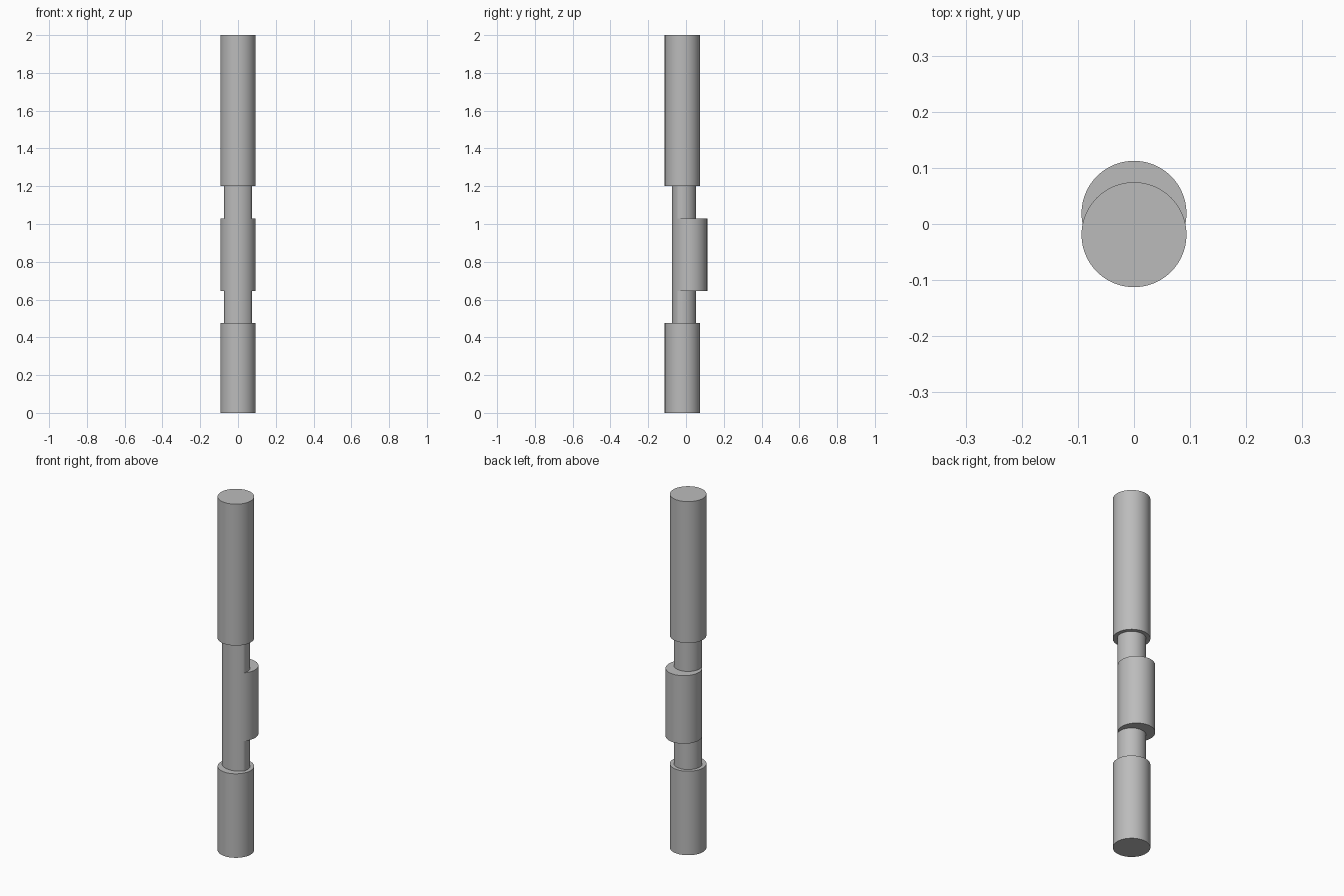
import bpy, bmesh
from math import sin, cos, pi, sqrt, radians

cube = bpy.data.objects.get("Cube")
if cube:
    bpy.data.objects.remove(cube, do_unlink=True)

SIDES = 96
RADIUS = 0.0935       # main sections and offset cam
NECK_RADIUS = 0.073
OFFSET = 0.019        # shaft axis sits forward, cam axis sits back

steel = bpy.data.materials.new("grey steel")
steel.use_nodes = True
colour = (0.5, 0.5, 0.5, 1)
steel.diffuse_color = colour
steel.node_tree.nodes["Principled BSDF"].inputs["Base Color"].default_value = colour


def round_radius(a):
    return RADIUS


def neck_radius(a):
    # round neck trimmed at the front by the cam's outline
    gap = 2 * OFFSET
    to_cam = gap * sin(a) + sqrt(RADIUS ** 2 - (gap * cos(a)) ** 2)
    return min(NECK_RADIUS, to_cam)


def section(name, y, bottom, top, radius_at):
    """Extrude an outline, given as radius by angle, into a solid."""
    bm = bmesh.new()
    ring = []
    for i in range(SIDES):
        a = 2 * pi * i / SIDES
        r = radius_at(a)
        ring.append(bm.verts.new((r * cos(a), y + r * sin(a), bottom)))
    base = bm.faces.new(ring)
    out = bmesh.ops.extrude_face_region(bm, geom=[base], use_keep_orig=True)
    for v in out["geom"]:
        if isinstance(v, bmesh.types.BMVert):
            v.co.z = top
    bmesh.ops.recalc_face_normals(bm, faces=bm.faces)
    mesh = bpy.data.meshes.new(name)
    bm.to_mesh(mesh)
    bm.free()
    mesh.materials.append(steel)
    obj = bpy.data.objects.new(name, mesh)
    bpy.context.collection.objects.link(obj)
    bpy.ops.object.select_all(action="DESELECT")
    obj.select_set(True)
    bpy.context.view_layer.objects.active = obj
    bpy.ops.object.shade_smooth_by_angle(angle=radians(30))


# Stacked sections from bottom to top
section("lower_shaft", -OFFSET, 0, 0.475, round_radius)
section("lower_neck", -OFFSET, 0.475, 0.645, neck_radius)
section("offset_cam", OFFSET, 0.645, 1.03, round_radius)
section("upper_neck", -OFFSET, 1.03, 1.2, neck_radius)
section("upper_shaft", -OFFSET, 1.2, 2, round_radius)
